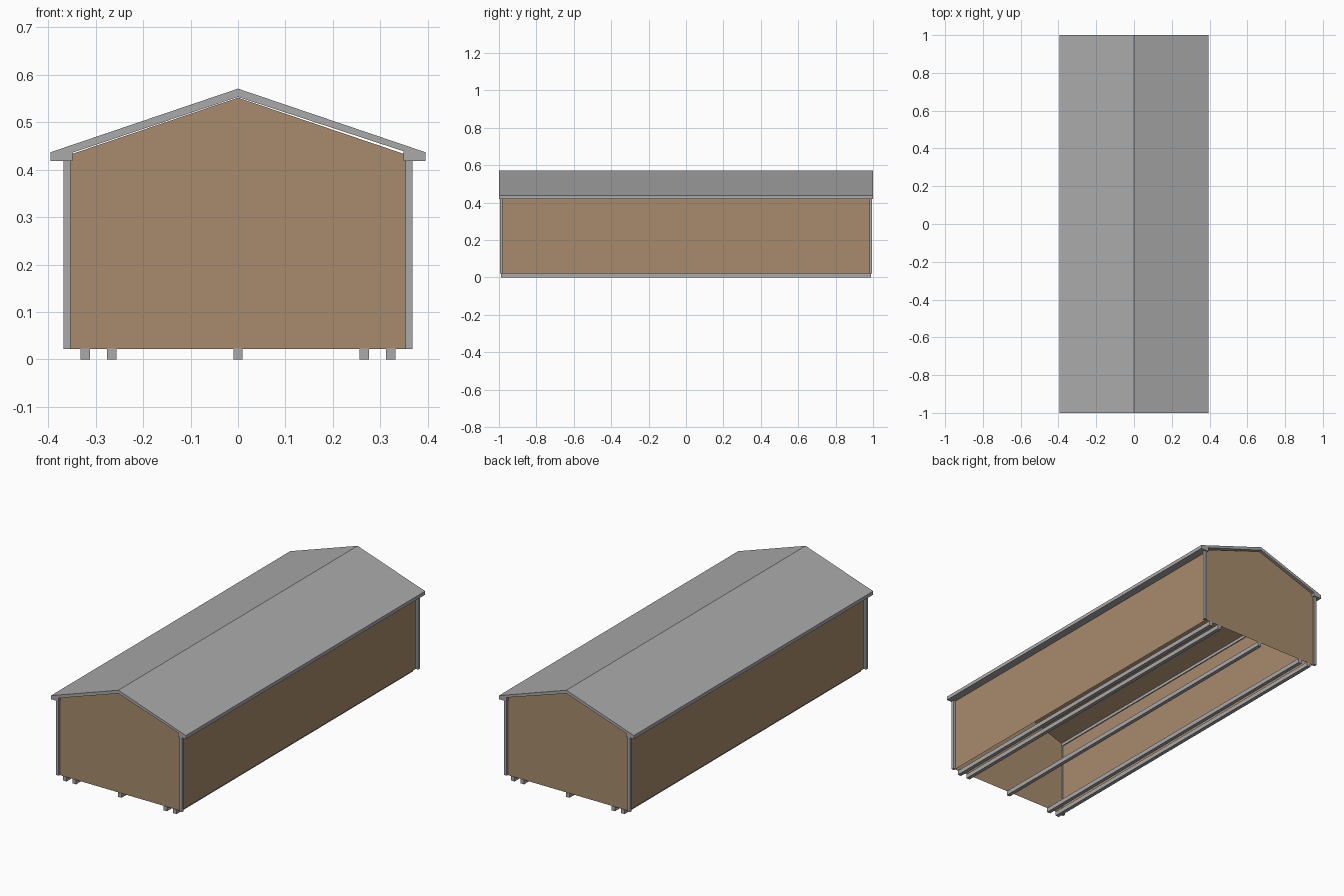
import bpy
import bmesh

if "Cube" in bpy.data.objects:
    bpy.data.objects.remove(bpy.data.objects["Cube"])


def material(name, rgb):
    m = bpy.data.materials.new(name)
    m.diffuse_color = (*rgb, 1.0)
    m.use_nodes = True
    m.node_tree.nodes["Principled BSDF"].inputs["Base Color"].default_value = m.diffuse_color
    return m


GREY = material("grey metal", (0.40, 0.40, 0.40))
BROWN = material("brown cladding", (0.39, 0.26, 0.15))


def extrude_profile(name, profile, y0, y1, mat, open_bottom=False):
    """Extrude a closed (x, z) outline along y; optionally drop the floor face."""
    bm = bmesh.new()
    verts = [bm.verts.new((x, y0, z)) for x, z in profile]
    face = bm.faces.new(verts)
    res = bmesh.ops.extrude_face_region(bm, geom=[face], use_keep_orig=True)
    for v in res["geom"]:
        if isinstance(v, bmesh.types.BMVert):
            v.co.y = y1
    bmesh.ops.recalc_face_normals(bm, faces=bm.faces)
    if open_bottom:
        floor = [f for f in bm.faces if f.normal.z < -0.9]
        bmesh.ops.delete(bm, geom=floor, context="FACES")
    mesh = bpy.data.meshes.new(name)
    bm.to_mesh(mesh)
    bm.free()
    mesh.materials.append(mat)
    obj = bpy.data.objects.new(name, mesh)
    bpy.context.collection.objects.link(obj)
    return obj


def box(name, x0, x1, y0, y1, z0, z1, mat):
    return extrude_profile(name, [(x0, z0), (x1, z0), (x1, z1), (x0, z1)], y0, y1, mat)


# Thin gabled body, open underneath
extrude_profile("body_walls", [(-0.354, 0.022), (0.354, 0.022), (0.354, 0.432),
                               (0, 0.552), (-0.354, 0.432)],
                -0.985, 0.985, BROWN, open_bottom=True)

# Roof with dropped eaves
extrude_profile("roof", [(-0.395, 0.418), (-0.395, 0.437), (0, 0.571), (0.395, 0.437),
                         (0.395, 0.418), (0.349, 0.418), (0.349, 0.439), (0, 0.5535),
                         (-0.349, 0.436), (-0.349, 0.418)], -1.0, 1.0, GREY)

# Corner posts standing proud of the walls
for sx, side in ((-1, "left"), (1, "right")):
    for sy, end in ((-1, "front"), (1, "back")):
        xs = sorted((sx * 0.353, sx * 0.368))
        ys = sorted((sy * 0.981, sy * 0.995))
        box(f"{end}_{side}_corner_post", *xs, *ys, 0.022, 0.425, GREY)

# Skid runners under the body
for i, x in enumerate((-0.322, -0.266, 0, 0.266, 0.322)):
    box(f"runner_{i + 1}", x - 0.01, x + 0.01, -0.988, 0.988, 0, 0.023, GREY)
